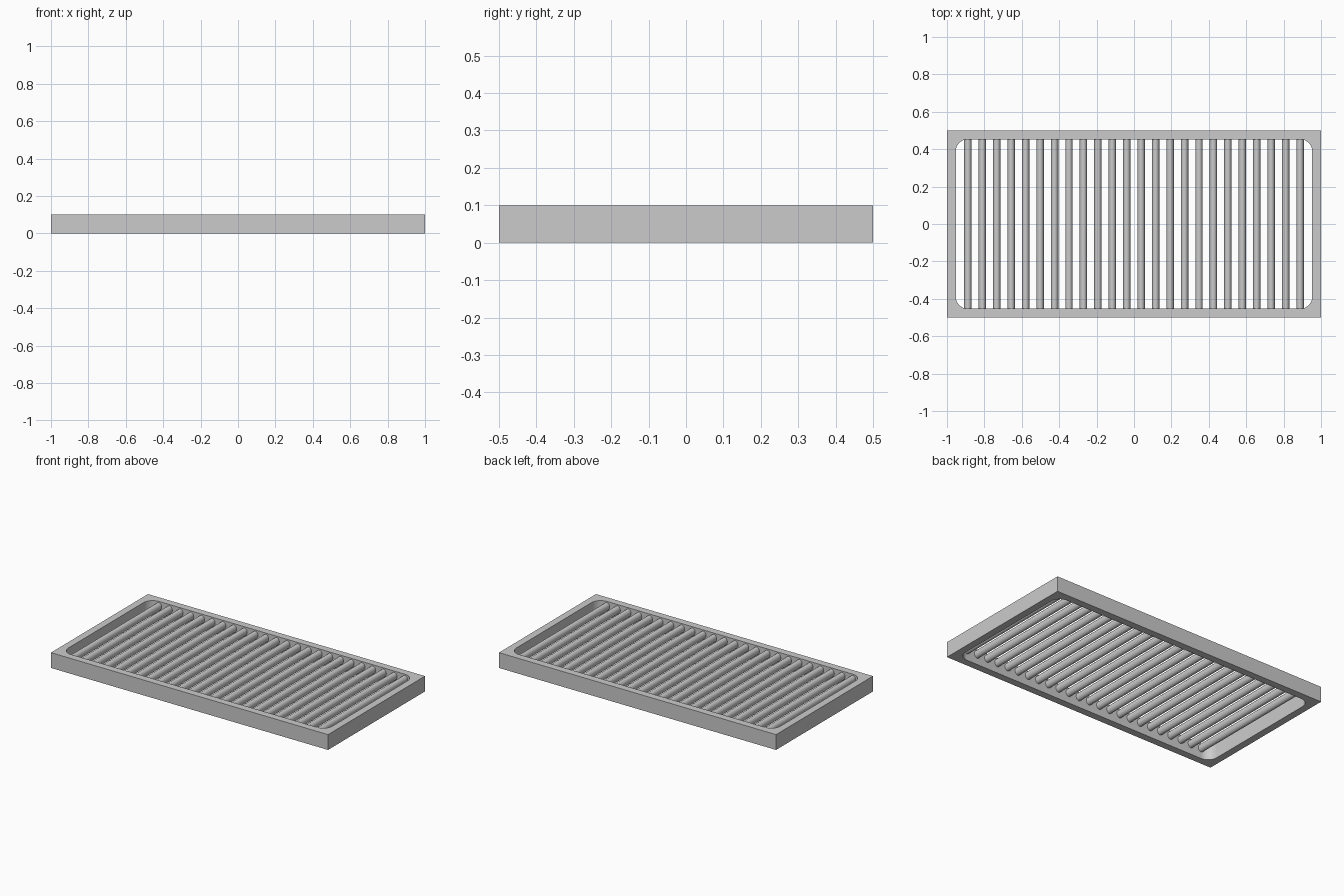
import bpy, bmesh
from math import sin, cos, pi, radians
from mathutils import Vector, Matrix

if "Cube" in bpy.data.objects:
    bpy.data.objects.remove(bpy.data.objects["Cube"])

HEIGHT = 0.1
BARS, FIRST_X = 24, 0.888
BAR_RX, BAR_RZ, BAR_Z = 0.02, 0.025, 0.067
IN_X, IN_Y, CORNER_R = 0.953, 0.453, 0.065


def finish(name, bm):
    bmesh.ops.recalc_face_normals(bm, faces=bm.faces)
    mesh = bpy.data.meshes.new(name)
    bm.to_mesh(mesh)
    bm.free()
    ob = bpy.data.objects.new(name, mesh)
    bpy.context.collection.objects.link(ob)
    bpy.ops.object.select_all(action='DESELECT')
    ob.select_set(True)
    bpy.context.view_layer.objects.active = ob
    bpy.ops.object.shade_smooth_by_angle(angle=radians(30))
    return ob


def rounded_rect(hx, hy, r, steps=10):
    # corner arcs listed counter-clockwise
    pts = []
    for i, (sx, sy) in enumerate([(1, 1), (-1, 1), (-1, -1), (1, -1)]):
        for k in range(steps + 1):
            a = (i + k / steps) * pi / 2
            pts.append((sx * (hx - r) + r * cos(a), sy * (hy - r) + r * sin(a)))
    return pts


def loop_edges(bm, pts):
    vs = [bm.verts.new((x, y, 0)) for x, y in pts]
    return [bm.edges.new((vs[i - 1], vs[i])) for i in range(len(vs))]


# Rectangular frame with a rounded opening
bm = bmesh.new()
edges = loop_edges(bm, [(1, 0.5), (-1, 0.5), (-1, -0.5), (1, -0.5)])
edges += loop_edges(bm, rounded_rect(IN_X, IN_Y, CORNER_R))
bmesh.ops.triangle_fill(bm, edges=edges, use_beauty=True)
ext = bmesh.ops.extrude_face_region(bm, geom=bm.faces[:], use_keep_orig=True)
top = [g for g in ext["geom"] if isinstance(g, bmesh.types.BMVert)]
bmesh.ops.translate(bm, verts=top, vec=Vector((0, 0, HEIGHT)))
finish("frame", bm)

# Row of oval bars spanning the opening front to back
for i in range(BARS):
    x = -FIRST_X + 2 * FIRST_X * i / (BARS - 1)
    bm = bmesh.new()
    bmesh.ops.create_cone(
        bm, cap_ends=True, segments=32, radius1=1, radius2=1, depth=2 * IN_Y + 0.004,
        matrix=Matrix.Translation((x, 0, BAR_Z))
        @ Matrix.Diagonal((BAR_RX, 1, BAR_RZ, 1)) @ Matrix.Rotation(pi / 2, 4, 'X'))
    finish(f"bar_{i + 1:02d}", bm)
